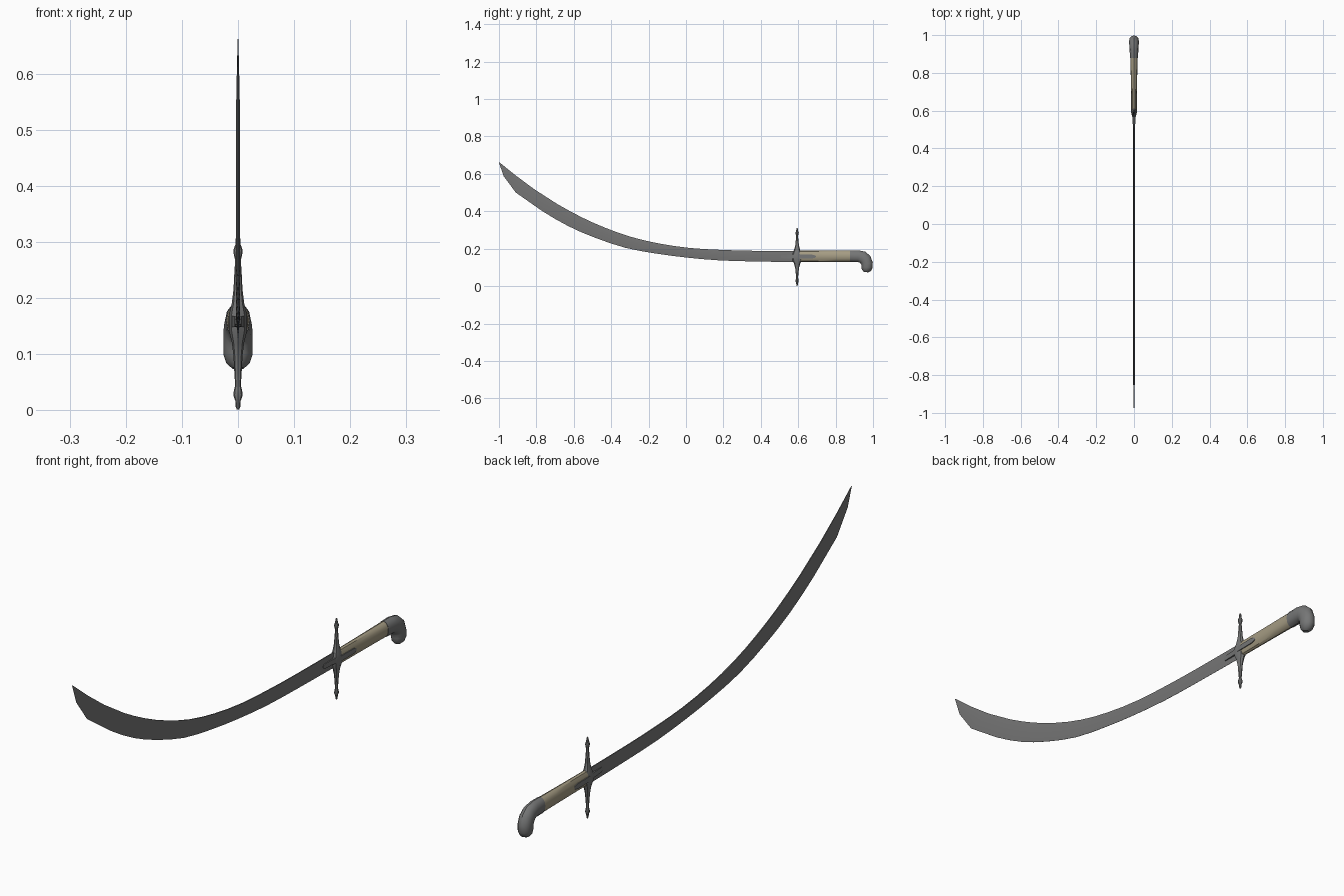
import bpy, bmesh, math

if "Cube" in bpy.data.objects:
    bpy.data.objects.remove(bpy.data.objects["Cube"])


def material(name, rgb):
    m = bpy.data.materials.new(name)
    m.diffuse_color = (*rgb, 1)
    m.use_nodes = True
    m.node_tree.nodes["Principled BSDF"].inputs["Base Color"].default_value = m.diffuse_color
    return m


STEEL = material("blade steel", (0.18, 0.18, 0.18))
FITTING = material("fitting grey", (0.18, 0.183, 0.183))
BONE = material("grip bone", (0.38, 0.335, 0.23))


def skin(name, rings, mat):
    """Join equal-sized closed rings of points into a capped solid."""
    bm = bmesh.new()
    rows = [[bm.verts.new(p) for p in r] for r in rings]
    n = len(rows[0])
    for a, b in zip(rows, rows[1:]):
        for i in range(n):
            j = (i + 1) % n
            bm.faces.new((a[i], a[j], b[j], b[i]))
    bm.faces.new(rows[0])
    bm.faces.new(rows[-1])
    bmesh.ops.recalc_face_normals(bm, faces=bm.faces)
    me = bpy.data.meshes.new(name)
    bm.to_mesh(me)
    bm.free()
    me.materials.append(mat)
    ob = bpy.data.objects.new(name, me)
    bpy.context.collection.objects.link(ob)
    bpy.ops.object.select_all(action='DESELECT')
    ob.select_set(True)
    bpy.context.view_layer.objects.active = ob
    bpy.ops.object.shade_smooth_by_angle(angle=math.radians(35))
    return ob


def oval(y, z, heading, r_plane, r_x, n=12):
    """Oval ring in the plane across a path heading (degrees) in the YZ plane."""
    a = math.radians(heading)
    ring = []
    for i in range(n):
        t = 2 * math.pi * i / n
        s = r_plane * math.sin(t)
        ring.append((r_x * math.cos(t), y - s * math.sin(a), z + s * math.cos(a)))
    return ring


def catmull(a, b, c, d, t):
    """Smooth in-between of b and c."""
    return tuple(q + .5 * t * (r - p + t * (2 * p - 5 * q + 4 * r - s + t * (3 * (q - r) + s - p)))
                 for p, q, r, s in zip(a, b, c, d))


# Blade: spine and edge point pairs, curved section with thin spine and edge
pairs = [
    (.60, .187, .60, .128), (.35, .189, .35, .132), (.18, .194, .17, .138),
    (.02, .204, .00, .153), (-.14, .227, -.16, .174), (-.29, .262, -.325, .205),
    (-.43, .311, -.49, .260), (-.56, .369, -.63, .321), (-.69, .440, -.77, .402),
    (-.81, .517, -.91, .500), (-.91, .591, -.975, .588), (-.998, .662, -1.0, .660),
]
path = []
for k in range(len(pairs) - 1):
    a, d = pairs[max(k - 1, 0)], pairs[min(k + 2, len(pairs) - 1)]
    steps = (0, .5) if k < 8 else (0,)
    path += [catmull(a, pairs[k], pairs[k + 1], d, t) for t in steps]
path.append(pairs[-1])
rings = []
for k, (sy, sz, ey, ez) in enumerate(path):
    w = min(.004, .0006 + .0018 * (len(path) - 1 - k))
    mid = (sy + (ey - sy) * .4, sz + (ez - sz) * .4)
    rings.append([(w * .45, sy, sz), (w, *mid), (w * .1, ey, ez),
                  (-w * .1, ey, ez), (-w, *mid), (-w * .45, sy, sz)])
skin("blade", rings, STEEL)

# Cross guard: half profile (distance from centre, y radius, x radius), mirrored
half = [(.155, .002, .002), (.150, .004, .004), (.140, .005, .0045), (.129, .009, .0085),
        (.119, .007, .007), (.112, .005, .005), (.090, .007, .0065), (.060, .010, .008),
        (.035, .017, .011), (.015, .027, .016)]
GY, GZ = .594, .156
profile = [(-d, a, b) for d, a, b in half] + [(d, a, b) for d, a, b in reversed(half)]
skin("cross_guard", [oval(GY, GZ + d, 90, a, b, 8) for d, a, b in profile], FITTING)

# Langets: flat-sided tongue over blade and grip
skin("langets", [[(rx, y, .158 - rz), (rx, y, .158 + rz), (-rx, y, .158 + rz), (-rx, y, .158 - rz)]
                 for y, rz, rx in [
    (.508, .004, .005), (.516, .009, .006), (.560, .010, .008), (.60, .010, .0155),
    (.675, .010, .0165), (.688, .007, .0165), (.694, .003, .0155)]], FITTING)

# Grip: oval handle widening to the pommel
skin("grip", [oval(y, .160, 0, .030, rx) for y, rx in [
    (.595, .0135), (.70, .0150), (.80, .0175), (.885, .0200)]], BONE)

# Pommel: hooked cap bending downward
skin("pommel", [oval(*s) for s in [
    (.878, .160, 0, .0315, .0212), (.920, .160, -3, .0315, .0230),
    (.945, .154, -25, .0330, .0245), (.960, .140, -52, .0330, .0260),
    (.968, .120, -80, .0310, .0262), (.968, .100, -95, .0300, .0260),
    (.964, .084, -100, .0240, .0210), (.961, .075, -100, .0120, .0110)]], FITTING)
